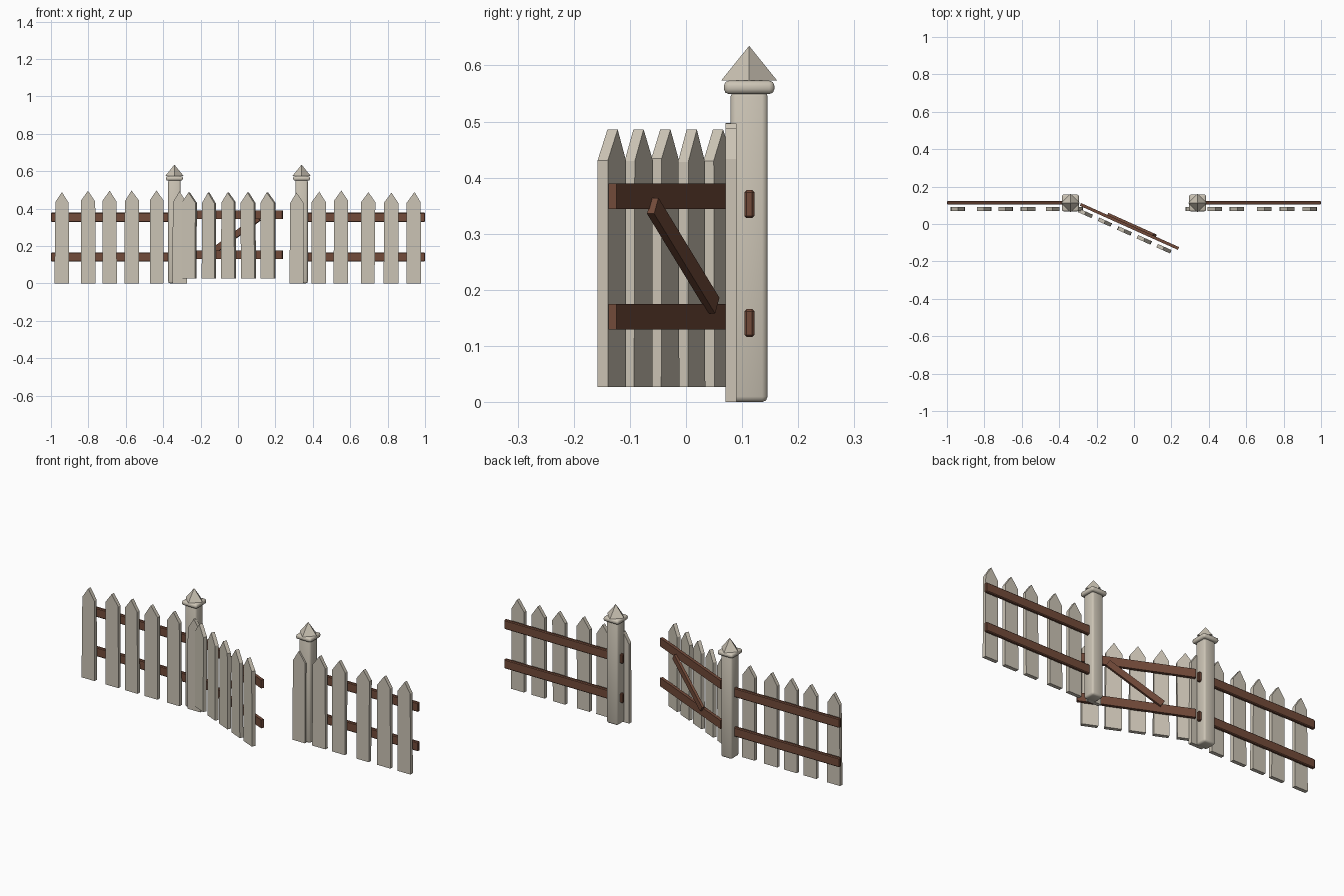
import bpy, bmesh, random
from math import radians, pi
from mathutils import Matrix, Vector

random.seed(4)
cube = bpy.data.objects.get("Cube")
if cube:
    bpy.data.objects.remove(cube, do_unlink=True)


def material(name, rgb):
    m = bpy.data.materials.new(name)
    m.use_nodes = True
    m.diffuse_color = (*rgb, 1)
    m.node_tree.nodes["Principled BSDF"].inputs["Base Color"].default_value = (*rgb, 1)
    return m


CREAM = material("cream paint", (0.60, 0.55, 0.46))
BROWN = material("brown wood", (0.17, 0.07, 0.042))


def add_object(name, bm, mat, matrix=Matrix()):
    bmesh.ops.recalc_face_normals(bm, faces=bm.faces)
    me = bpy.data.meshes.new(name)
    bm.to_mesh(me)
    bm.free()
    me.materials.append(mat)
    ob = bpy.data.objects.new(name, me)
    ob.matrix_world = matrix
    bpy.context.collection.objects.link(ob)
    return ob


def box(name, size, centre, mat, matrix=Matrix(), bevel=0, segments=1, smooth=False):
    bm = bmesh.new()
    bmesh.ops.create_cube(bm, size=1)
    bmesh.ops.scale(bm, vec=size, verts=bm.verts)
    if bevel:
        bmesh.ops.bevel(bm, geom=bm.edges[:], offset=bevel, segments=segments,
                        profile=0.5, affect='EDGES')
    for f in bm.faces:
        f.smooth = smooth
    return add_object(name, bm, mat, matrix @ Matrix.Translation(centre))


def picket(name, x, y, bottom, top, matrix=Matrix()):
    """Pointed board with slightly uneven edges."""
    def j():
        return random.uniform(-0.003, 0.003)
    w, shoulder = 0.038, top - 0.055
    outline = [(-w + j(), bottom), (w + j(), bottom), (w + j(), shoulder + j()),
               (j(), top), (-w + j(), shoulder + j())]
    bm = bmesh.new()
    face = bm.faces.new([bm.verts.new((px, -0.01, pz)) for px, pz in outline])
    side = bmesh.ops.extrude_face_region(bm, geom=[face])["geom"]
    bmesh.ops.translate(bm, vec=(0, 0.02, 0),
                        verts=[v for v in side if isinstance(v, bmesh.types.BMVert)])
    add_object(name, bm, CREAM, matrix @ Matrix.Translation((x, y, 0)))


# Fence sections: post, cap, rails and pickets on each side
POST_X, POST_Y = 0.34, 0.1125
layout = {
    "right": (-1, [-0.941, -0.80, -0.687, -0.567, -0.436, -0.312]),
    "left": (1, [0.313, 0.433, 0.552, 0.695, 0.818, 0.941]),
}
for side, (s, xs) in layout.items():
    box(f"{side}_post", (0.066, 0.066, 0.555), (s * POST_X, POST_Y, 0.2775),
        CREAM, bevel=0.01, segments=2, smooth=True)
    box(f"{side}_post_collar", (0.09, 0.09, 0.024), (s * POST_X, POST_Y, 0.561),
        CREAM, bevel=0.009, segments=2, smooth=True)
    # Four-sided cap with its corners over the middles of the collar sides
    bm = bmesh.new()
    bmesh.ops.create_cone(bm, cap_ends=True, segments=4, radius1=0.05, radius2=0,
                          depth=0.062)
    corner = max(bm.verts, key=lambda v: v.co.xy.length).co
    if abs(corner.x * corner.y) > 1e-4:
        bmesh.ops.rotate(bm, verts=bm.verts, matrix=Matrix.Rotation(pi / 4, 3, 'Z'))
    add_object(f"{side}_post_cap", bm, CREAM,
               Matrix.Translation((s * POST_X, POST_Y, 0.604)))
    # Rails pass through the post and stick out a little
    for level, z in (("lower", 0.141), ("upper", 0.353)):
        box(f"{side}_{level}_rail", (0.707, 0.018, 0.05), (s * 0.6465, 0.113, z),
            BROWN, bevel=0.004)
    for i, x in enumerate(xs):
        picket(f"{side}_picket_{i + 1}", x, 0.08, 0, random.uniform(0.485, 0.498))

# Gate, standing partly open towards the front
gate = Matrix.Translation((0, -0.024, 0)) @ Matrix.Rotation(radians(-24.2), 4, 'Z')
for level, z in (("lower", 0.152), ("upper", 0.367)):
    box(f"gate_{level}_rail", (0.575, 0.016, 0.045), (-0.0265, 0, z), BROWN, gate)
for i in range(5):
    picket(f"gate_picket_{i + 1}", -0.27 + 0.115 * i, -0.033, 0.027, 0.486, gate)

# Diagonal brace across the back of the gate
start, end = Vector((-0.15, 0.013, 0.172)), Vector((0.115, 0.013, 0.35))
run = end - start
tilt = Matrix.Translation((start + end) / 2) @ run.to_track_quat('X', 'Z').to_matrix().to_4x4()
box("gate_brace", (run.length, 0.014, 0.034), (0, 0, 0), BROWN, gate @ tilt)
